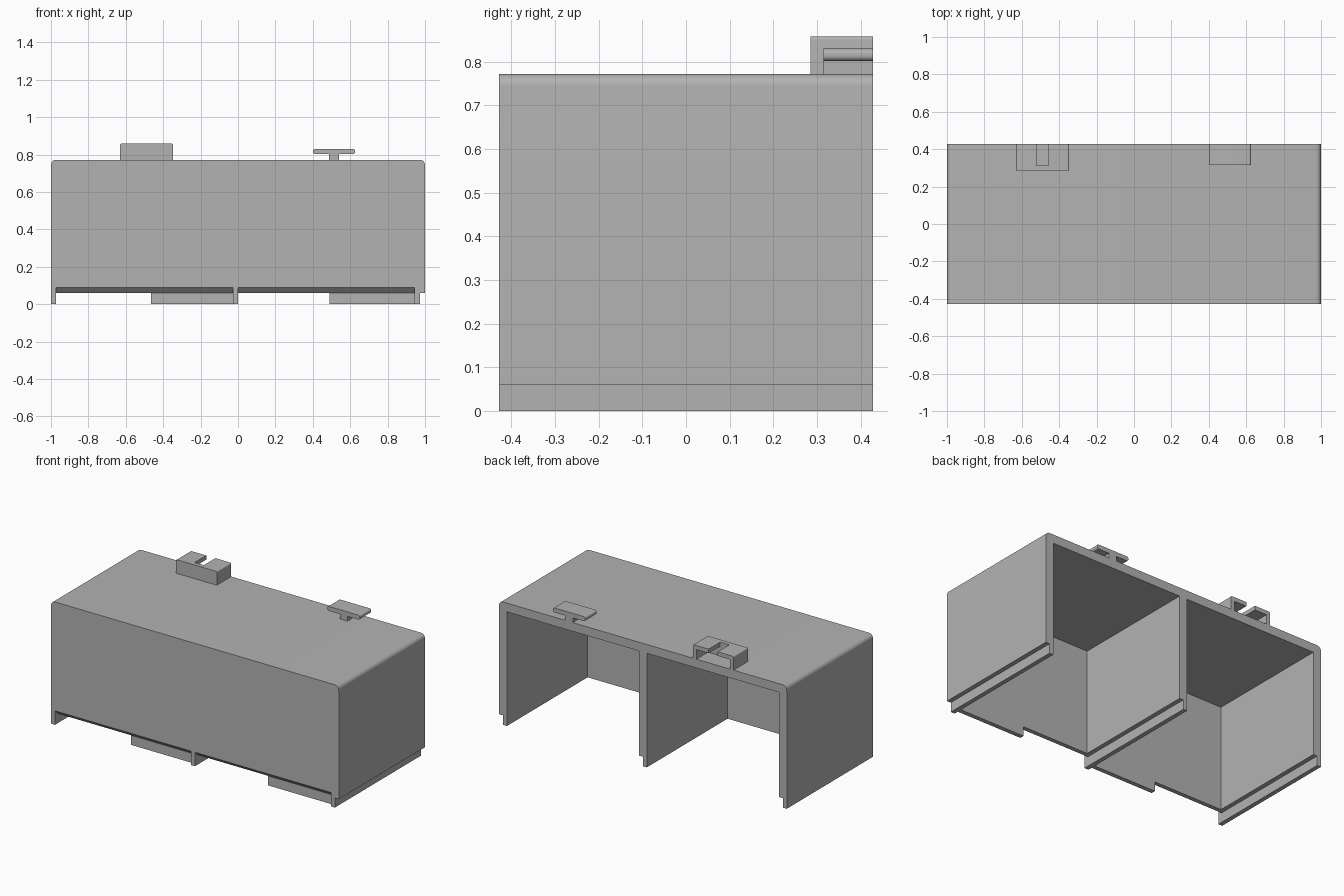
import bpy, bmesh, math
from mathutils import Vector

cube = bpy.data.objects.get("Cube")
if cube:
    bpy.data.objects.remove(cube, do_unlink=True)

grey = bpy.data.materials.new("plain_grey")
grey.use_nodes = True
colour = (0.45, 0.45, 0.45, 1)
grey.diffuse_color = colour
grey.node_tree.nodes["Principled BSDF"].inputs["Base Color"].default_value = colour

DEPTH = 0.428          # half depth of the case
TOP, RIM = 0.772, 0.06
WALL, HALF = 0.055, 0.0275


def prism(name, outline, start, sweep):
    """Extrude a closed outline of 3D points along a vector."""
    bm = bmesh.new()
    face = bm.faces.new([bm.verts.new(Vector(p) + Vector(start)) for p in outline])
    made = bmesh.ops.extrude_face_region(bm, geom=[face])
    bmesh.ops.translate(bm, vec=sweep, verts=[v for v in made["geom"] if isinstance(v, bmesh.types.BMVert)])
    bmesh.ops.recalc_face_normals(bm, faces=bm.faces)
    mesh = bpy.data.meshes.new(name)
    bm.to_mesh(mesh)
    bm.free()
    mesh.materials.append(grey)
    obj = bpy.data.objects.new(name, mesh)
    bpy.context.collection.objects.link(obj)
    return obj


def box(name, x, y, z):
    outline = [(x[0], 0, z[0]), (x[1], 0, z[0]), (x[1], 0, z[1]), (x[0], 0, z[1])]
    return prism(name, outline, (0, y[0], 0), (0, y[1] - y[0], 0))


def rounded(name, x, y, z, radius, bottom=False, steps=8):
    """Box whose upper (and optionally lower) side edges are rounded."""
    outline = []
    corners = [(x[1], z[1], 0), (x[0], z[1], 90), (x[0], z[0], 180), (x[1], z[0], 270)]
    for cx, cz, turn in corners:
        if turn >= 180 and not bottom:
            outline.append((cx, 0, cz))
            continue
        mx = cx + (radius if cx == x[0] else -radius)
        mz = cz + (radius if cz == z[0] else -radius)
        for i in range(steps + 1):
            a = math.radians(turn + 90 * i / steps)
            outline.append((mx + radius * math.cos(a), 0, mz + radius * math.sin(a)))
    return prism(name, outline, (0, y[0], 0), (0, y[1] - y[0], 0))


def cut(target, cutter):
    cutter.hide_render = True
    mod = target.modifiers.new("cut", "BOOLEAN")
    mod.operation, mod.solver, mod.object = "DIFFERENCE", "EXACT", cutter
    bpy.context.view_layer.objects.active = target
    bpy.ops.object.modifier_apply(modifier=mod.name)
    bpy.data.objects.remove(cutter, do_unlink=True)


def smooth(obj):
    bpy.ops.object.select_all(action="DESELECT")
    obj.select_set(True)
    bpy.context.view_layer.objects.active = obj
    bpy.ops.object.shade_smooth_by_angle(angle=math.radians(30))


# Case: two bays open at the back and underneath
case = rounded("case", (-1, 1), (-DEPTH, DEPTH), (RIM, TOP), 0.028)
inner_front = -DEPTH + WALL
for x in ((-1 + WALL, -HALF), (HALF, 1 - WALL)):
    cut(case, box("bay_cutter", x, (inner_front, 1), (-1, TOP - WALL)))

# Bevel under the front wall, interrupted by the rails
bevel = [(0, -DEPTH - 0.03, RIM - 0.03), (0, -DEPTH + 0.058, RIM - 0.03), (0, -DEPTH - 0.03, RIM + 0.058)]
for left, right in ((-1 + HALF, -HALF), (0, 1 - WALL)):
    cut(case, prism("bevel_cutter", bevel, (left, 0, 0), (right - left, 0, 0)))
smooth(case)

# Bottom rails under one half of each upright wall
for name, x in (("right_rail", -1), ("middle_rail", -HALF), ("left_rail", 1 - WALL)):
    box(name, (x, x + HALF), (-DEPTH, DEPTH), (0, RIM))

# Locating lips under the front wall
for name, x in (("right_lip", (-0.465, -HALF)), ("left_lip", (0.49, 1 - WALL))):
    box(name, x, (-DEPTH + HALF, inner_front), (0, RIM))

# T-shaped hook on the top
box("hook_stem", (0.487, 0.54), (0.315, DEPTH), (TOP, 0.805))
smooth(rounded("hook_head", (0.4, 0.626), (0.315, DEPTH), (0.802, 0.83), 0.012, bottom=True))

# Slotted socket on the top
socket = rounded("socket", (-0.63, -0.347), (0.285, DEPTH), (TOP, 0.858), 0.008)
cut(socket, box("cavity_cutter", (-0.605, -0.372), (0.313, 1), (TOP - 0.1, 0.832)))
cut(socket, box("slot_cutter", (-0.52, -0.457), (0.313, 1), (TOP, 1)))
smooth(socket)
